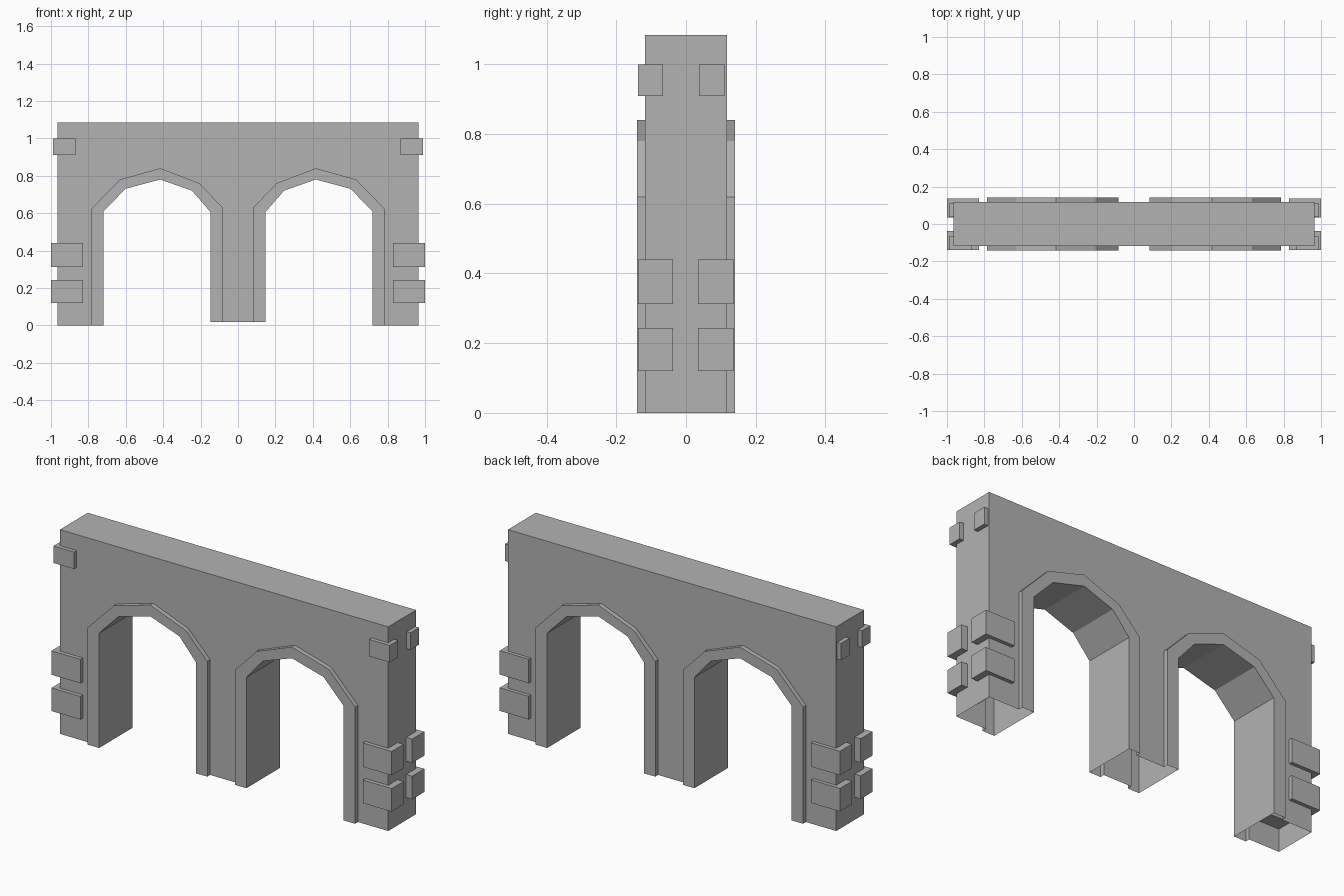
import bpy
import bmesh

cube = bpy.data.objects.get("Cube")
if cube:
    bpy.data.objects.remove(cube, do_unlink=True)

# Single stone colour
stone = bpy.data.materials.new("grey stone")
stone.use_nodes = True
stone.diffuse_color = (0.45, 0.45, 0.45, 1)
stone.node_tree.nodes["Principled BSDF"].inputs["Base Color"].default_value = stone.diffuse_color

# Main dimensions
HALF, TOP, PIER_BASE = 0.965, 1.085, 0.018
WALL_Y, TRIM_Y = 0.117, 0.141

# Arch profiles (x, z), from the centre pier to the outer pier
outer = [(0.082, PIER_BASE), (0.082, 0.63), (0.207, 0.76), (0.416, 0.84),
         (0.631, 0.78), (0.787, 0.62), (0.787, 0)]
inner = [(0.148, PIER_BASE), (0.148, 0.607), (0.246, 0.72), (0.416, 0.78),
         (0.602, 0.73), (0.718, 0.61), (0.718, 0)]


def row(bm, profile, y):
    return [bm.verts.new((x, y, z)) for x, z in profile]


def strip(bm, a, b):
    """Bridge two rows of vertices with quads."""
    for i in range(len(a) - 1):
        bm.faces.new((a[i], a[i + 1], b[i + 1], b[i]))


def finish(bm, name):
    """Turn a right-hand half into a flat-shaded, mirrored object."""
    bmesh.ops.recalc_face_normals(bm, faces=bm.faces)
    mesh = bpy.data.meshes.new(name)
    bm.to_mesh(mesh)
    bm.free()
    mesh.materials.append(stone)
    obj = bpy.data.objects.new(name, mesh)
    bpy.context.collection.objects.link(obj)
    mirror = obj.modifiers.new("mirror", 'MIRROR')
    mirror.use_clip = True
    return obj


# Wall shell: front, back, top and end, open underneath
bm = bmesh.new()
outline = [(0, PIER_BASE)] + outer + [(HALF, 0), (HALF, TOP), (0, TOP)]
front = row(bm, outline, -WALL_Y)
back = row(bm, outline, WALL_Y)
bm.faces.new(front)
bm.faces.new(back[::-1])
strip(bm, front[-3:], back[-3:])
finish(bm, "wall")

# Raised arch surround with its tunnel lining, open underneath
bm = bmesh.new()
rows = [row(bm, outer, -WALL_Y), row(bm, outer, -TRIM_Y), row(bm, inner, -TRIM_Y),
        row(bm, inner, TRIM_Y), row(bm, outer, TRIM_Y), row(bm, outer, WALL_Y)]
for a, b in zip(rows, rows[1:]):
    strip(bm, a, b)
finish(bm, "arch_surround")

# Corner stones set into the wall: name, x, y and z ranges
stones = [
    ("lower_front_stone", (0.83, 1), (-0.138, -0.038), (0.12, 0.243)),
    ("lower_back_stone", (0.83, 1), (0.034, 0.136), (0.12, 0.243)),
    ("middle_front_stone", (0.83, 1), (-0.138, -0.038), (0.313, 0.44)),
    ("middle_back_stone", (0.83, 1), (0.034, 0.136), (0.313, 0.44)),
    ("upper_front_stone", (0.868, 0.988), (-0.138, -0.066), (0.91, 1)),
    ("upper_back_stone", (0.868, 0.988), (0.037, 0.11), (0.91, 1)),
]
for name, *spans in stones:
    bm = bmesh.new()
    bmesh.ops.create_cube(bm, size=1)
    bmesh.ops.scale(bm, vec=[hi - lo for lo, hi in spans], verts=bm.verts)
    bmesh.ops.translate(bm, vec=[(lo + hi) / 2 for lo, hi in spans], verts=bm.verts)
    finish(bm, name)
